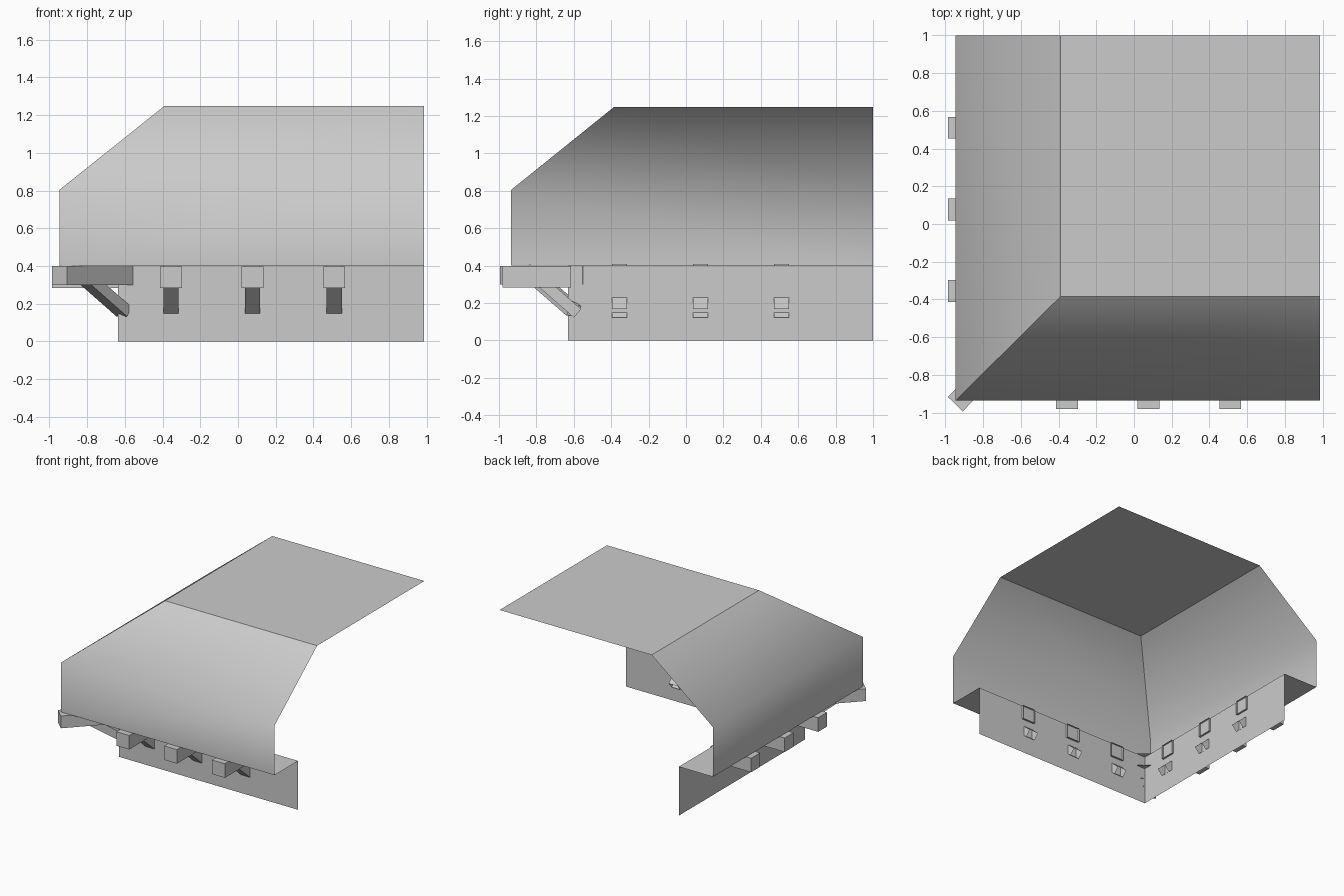
import bpy, bmesh
from mathutils import Vector

if "Cube" in bpy.data.objects:
    bpy.data.objects.remove(bpy.data.objects["Cube"])

RIGHT, BACK = 0.985, 1.0


def finish(bm, name):
    me = bpy.data.meshes.new(name)
    bm.to_mesh(me)
    bm.free()
    ob = bpy.data.objects.new(name, me)
    bpy.context.collection.objects.link(ob)
    return ob


def corner_sweep(name, profile, smooth=False, cap=False):
    """Sweep a (x, y, z) corner profile along the front and left sides."""
    bm = bmesh.new()
    rows = [[bm.verts.new(p) for p in ((RIGHT, y, z), (x, y, z), (x, BACK, z))]
            for x, y, z in profile]
    for a, b in zip(rows, rows[1:]):
        for i in (0, 1):
            bm.faces.new((a[i + 1], a[i], b[i], b[i + 1])).smooth = smooth
        bm.edges.get((a[1], b[1])).smooth = False
    if cap:
        t = rows[-1]
        far = bm.verts.new((RIGHT, BACK, profile[-1][2]))
        bm.faces.new((t[1], t[0], far, t[2]))
        for i in (0, 1):
            bm.edges.get((t[i], t[i + 1])).smooth = False
    return finish(bm, name)


def timber(name, outer, inner, width, height):
    """Rectangular timber between two points, open at the inner end."""
    o, n = Vector(outer), Vector(inner)
    d = (n - o).normalized()
    side = d.cross(Vector((0, 0, 1))).normalized()
    up = side.cross(d)
    bm = bmesh.new()
    ends = []
    for c in (o, n):
        ends.append([bm.verts.new(c + side * s * width / 2 + up * t * height / 2)
                     for s, t in ((-1, -1), (1, -1), (1, 1), (-1, 1))])
    a, b = ends
    bm.faces.new(a)
    for i in range(4):
        j = (i + 1) % 4
        bm.faces.new((a[j], a[i], b[i], b[j]))
    return finish(bm, name)


# wall with soffit
corner_sweep("wall_and_soffit", [(-0.635, -0.63, 0), (-0.635, -0.63, 0.4),
                                 (-0.945, -0.935, 0.4)])
# fascia, sloping roof and flat top
corner_sweep("roof", [(-0.945, -0.935, 0.4), (-0.945, -0.935, 0.805),
                      (-0.39, -0.385, 1.248)], smooth=True, cap=True)

# beams and braces along both sides
for k, c in enumerate((-0.355, 0.077, 0.51)):
    timber(f"front_beam_{k}", (c, -0.98, 0.341), (c, -0.615, 0.341), 0.115, 0.115)
    timber(f"front_brace_{k}", (c, -0.855, 0.385), (c, -0.58, 0.145), 0.08, 0.06)
    timber(f"left_beam_{k}", (-0.987, c, 0.341), (-0.62, c, 0.341), 0.115, 0.115)
    timber(f"left_brace_{k}", (-0.86, c, 0.385), (-0.585, c, 0.145), 0.08, 0.06)

# diagonal beam and brace at the corner
timber("corner_beam", (-0.947, -0.955, 0.349), (-0.595, -0.59, 0.349), 0.11, 0.1)
timber("corner_brace", (-0.84, -0.838, 0.365), (-0.605, -0.6, 0.158), 0.08, 0.06)
